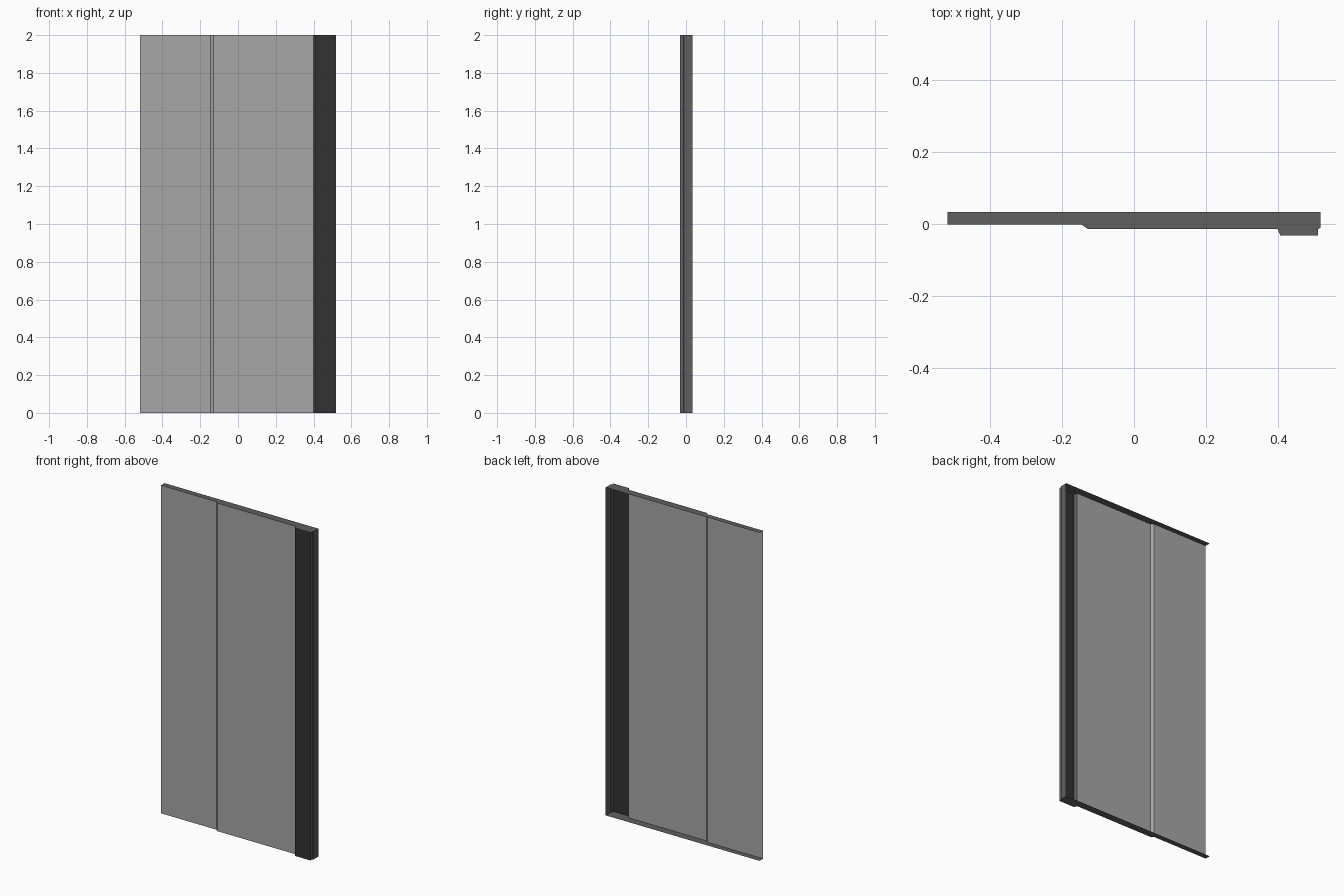
import bpy
import bmesh

if "Cube" in bpy.data.objects:
    bpy.data.objects.remove(bpy.data.objects["Cube"])

H = 2.0


def material(name, v):
    m = bpy.data.materials.new(name)
    m.diffuse_color = (v, v, v, 1)
    m.use_nodes = True
    m.node_tree.nodes["Principled BSDF"].inputs["Base Color"].default_value = m.diffuse_color
    return m


light = material("light grey", 0.39)
black = material("near black", 0.032)
grey = material("dark grey", 0.116)


def make(name, bm, mat):
    me = bpy.data.meshes.new(name)
    bm.to_mesh(me)
    bm.free()
    me.materials.append(mat)
    ob = bpy.data.objects.new(name, me)
    bpy.context.collection.objects.link(ob)


def sheet(name, path, mat):
    """Thin skin: a plan-view path raised to full height."""
    bm = bmesh.new()
    low = [bm.verts.new((x, y, 0)) for x, y in path]
    top = [bm.verts.new((x, y, H)) for x, y in path]
    for i in range(len(path) - 1):
        bm.faces.new((low[i], low[i + 1], top[i + 1], top[i]))
    make(name, bm, mat)


def cap(name, outline, z, mat):
    bm = bmesh.new()
    pts = outline if z > 0 else outline[::-1]
    bm.faces.new([bm.verts.new((x, y, z)) for x, y in pts])
    make(name, bm, mat)


# Plan profile of the front, from the left edge round to the back right corner
panel = [(-0.519, -0.001), (-0.146, -0.001), (-0.129, -0.0135), (0.399, -0.0135)]
strip = [(0.407, -0.0325), (0.512, -0.0325)]
side = [(0.512, -0.0145), (0.518, -0.0105), (0.518, 0.0335)]

# Stepped front skin, dark edge strip and its returns; back and left stay open
sheet("front_panel", panel, light)
sheet("strip_bevel", [panel[-1], strip[0]], grey)
sheet("edge_strip", strip, black)
sheet("side_wall", [strip[-1]] + side, grey)

# End caps closing the profile at top and bottom
outline = panel + strip + side + [(-0.519, 0.0335)]
cap("top_cap", outline, H, grey)
cap("bottom_cap", outline, 0, grey)
